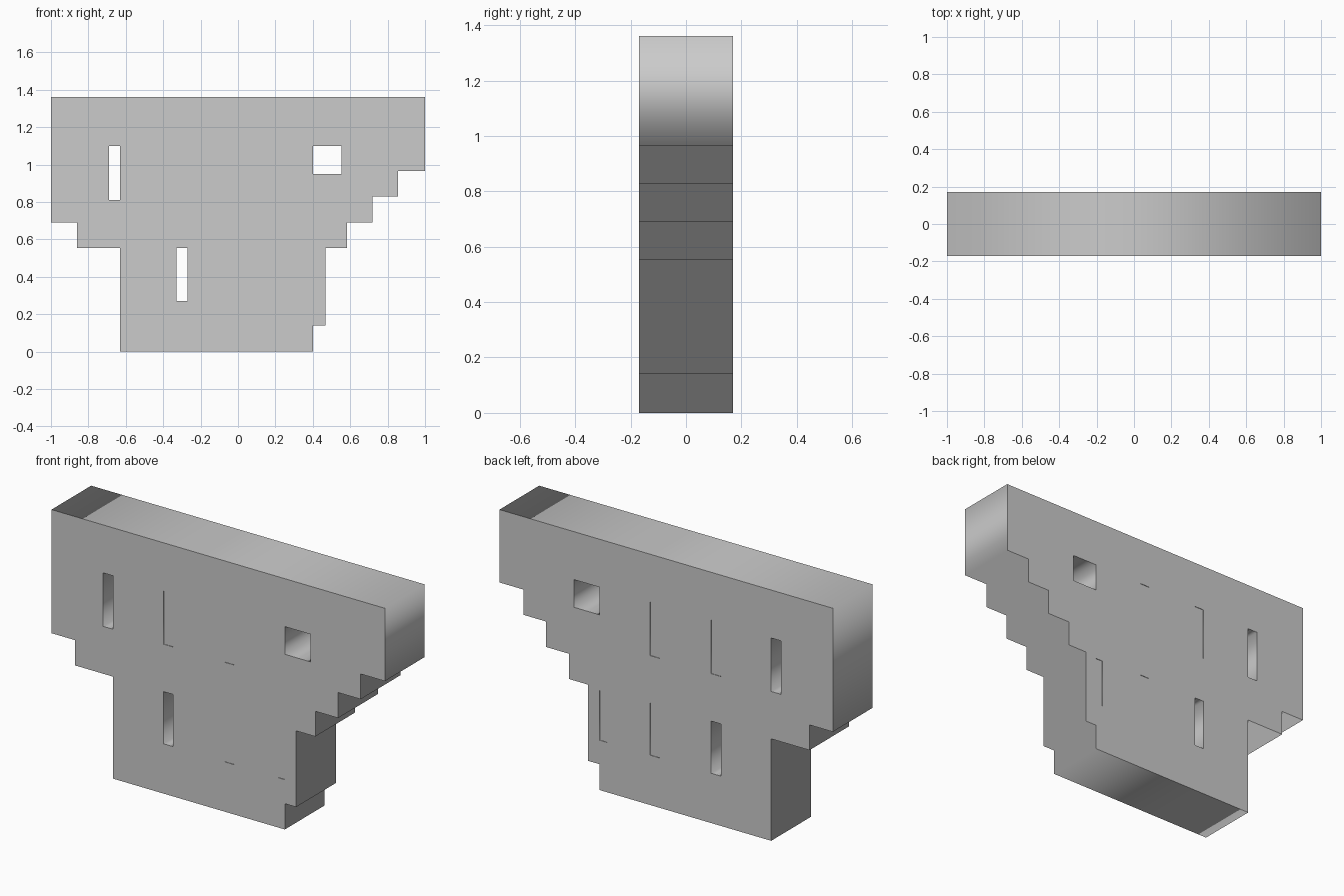
import bpy
from math import pi

if "Cube" in bpy.data.objects:
    bpy.data.objects.remove(bpy.data.objects["Cube"])

HALF_DEPTH = 0.17


def rect(x0, x1, z0, z1):
    return [(x0, z0), (x1, z0), (x1, z1), (x0, z1)]


def slab(name, loops, half_depth):
    """Extrude closed front-view loops (outline first, then holes) along y."""
    curve = bpy.data.curves.new(name, 'CURVE')
    curve.dimensions = '2D'
    curve.fill_mode = 'BOTH'
    curve.extrude = half_depth
    for loop in loops:
        spline = curve.splines.new('POLY')
        spline.points.add(len(loop) - 1)
        for point, (x, z) in zip(spline.points, loop):
            point.co = (x, z, 0, 1)
        spline.use_cyclic_u = True
    obj = bpy.data.objects.new(name, curve)
    obj.rotation_euler = (pi / 2, 0, 0)
    bpy.context.collection.objects.link(obj)
    bpy.ops.object.select_all(action='DESELECT')
    obj.select_set(True)
    bpy.context.view_layer.objects.active = obj
    bpy.ops.object.convert(target='MESH')
    return bpy.context.object


# Stepped silhouette
outline = [(-1, 1.36), (-1, 0.69), (-0.86, 0.69), (-0.86, 0.553),
           (-0.63, 0.553), (-0.63, 0), (0.40, 0), (0.40, 0.14),
           (0.468, 0.14), (0.468, 0.553), (0.583, 0.553), (0.583, 0.69),
           (0.72, 0.69), (0.72, 0.828), (0.855, 0.828), (0.855, 0.965),
           (1, 0.965), (1, 1.36)]

# Openings that go right through
windows = [rect(-0.69, -0.63, 0.81, 1.10),
           rect(0.40, 0.553, 0.95, 1.10),
           rect(-0.328, -0.27, 0.27, 0.553)]

# Slots closed by almost flush panels
slots = [rect(-0.328, -0.27, 0.81, 1.10),
         rect(0.04, 0.097, 0.81, 1.10),
         rect(0.04, 0.097, 0.27, 0.553),
         rect(0.355, 0.40, 0.27, 0.54)]

slab("stepped_wall", [outline] + windows + slots, HALF_DEPTH)
for i, loop in enumerate(slots):
    slab(f"slot_panel_{i + 1}", [loop], HALF_DEPTH - 0.003)
